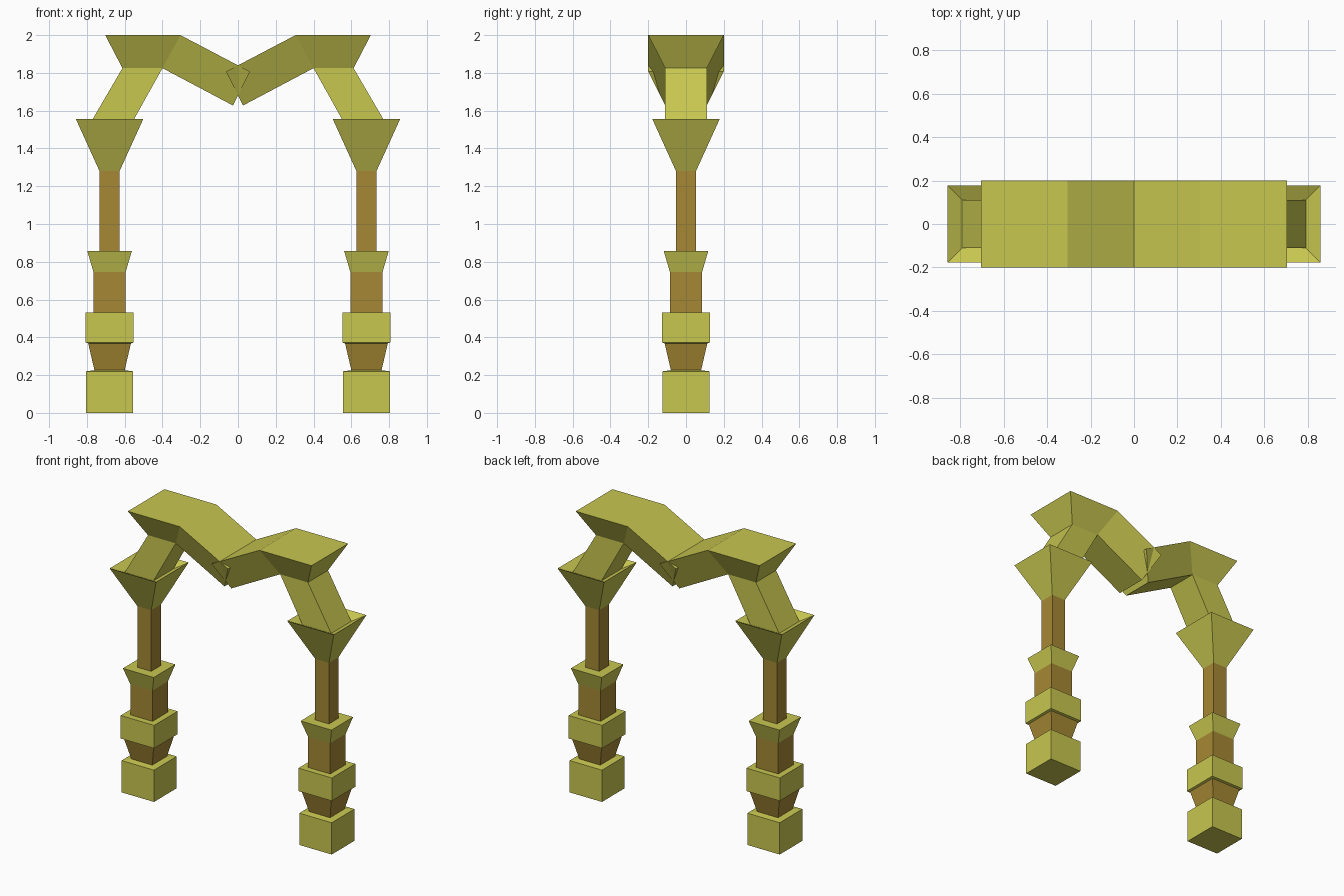
import bpy, bmesh

if "Cube" in bpy.data.objects:
    bpy.data.objects.remove(bpy.data.objects["Cube"])


def material(name, color):
    m = bpy.data.materials.new(name)
    m.diffuse_color = color
    m.use_nodes = True
    m.node_tree.nodes["Principled BSDF"].inputs["Base Color"].default_value = m.diffuse_color
    return m


green = material("olive_green", (0.58, 0.57, 0.08, 1))
brown = material("brown", (0.38, 0.25, 0.035, 1))


def finish(name, bm):
    bmesh.ops.recalc_face_normals(bm, faces=bm.faces)
    me = bpy.data.meshes.new(name)
    bm.to_mesh(me)
    bm.free()
    me.materials.append(green)
    me.materials.append(brown)
    ob = bpy.data.objects.new(name, me)
    bpy.context.collection.objects.link(ob)


# Square pillar profile: half width, height, material of the band above
PILLAR = [
    (0.124, 0.0, 0), (0.124, 0.22, 0),                      # foot block
    (0.08, 0.226, 1), (0.113, 0.368, 0),                    # brown taper
    (0.128, 0.373, 0), (0.128, 0.532, 0),                   # middle block
    (0.085, 0.532, 1), (0.085, 0.745, 0),                   # thick shaft
    (0.118, 0.857, 0), (0.053, 0.857, 1),                   # flared collar
    (0.053, 1.28, 0), (0.178, 1.555, 0), (0.11, 1.52, 0),   # thin shaft, capital, dished rim
]


def pillar(name, cx):
    bm = bmesh.new()
    rings = [[bm.verts.new((cx + sx * h, sy * h, z))
              for sx, sy in ((-1, -1), (1, -1), (1, 1), (-1, 1))]
             for h, z, _ in PILLAR]
    bm.faces.new(rings[0][::-1])
    for a, b, (_, _, mat) in zip(rings, rings[1:], PILLAR):
        for i in range(4):
            j = (i + 1) % 4
            bm.faces.new((a[i], a[j], b[j], b[i])).material_index = mat
    finish(name, bm)


# Arch half outline: x, z, half depth
ARCH = [
    (-0.79, 1.52, 0.11), (-0.57, 1.52, 0.11), (-0.40, 1.825, 0.11),
    (-0.026, 1.627, 0.11), (0.063, 1.807, 0.20), (-0.305, 2.0, 0.20),
    (-0.703, 2.0, 0.20), (-0.612, 1.825, 0.11),
]
ARCH_SIDES = [(0, 1, 2, 7), (7, 2, 5, 6), (2, 3, 4, 5)]


def arch_half(name, side):
    bm = bmesh.new()
    front, back = ([bm.verts.new((-side * x, s * d, z)) for x, z, d in ARCH]
                   for s in (-1, 1))
    for quad in ARCH_SIDES:
        bm.faces.new([front[i] for i in quad])
        bm.faces.new([back[i] for i in reversed(quad)])
    # skip the first edge: it joins the capital
    for i in range(1, len(ARCH)):
        j = (i + 1) % len(ARCH)
        bm.faces.new((front[j], front[i], back[i], back[j]))
    finish(name, bm)


for label, side in (("left", -1), ("right", 1)):
    pillar(label + "_pillar", side * 0.68)
    arch_half(label + "_arch_half", side)
